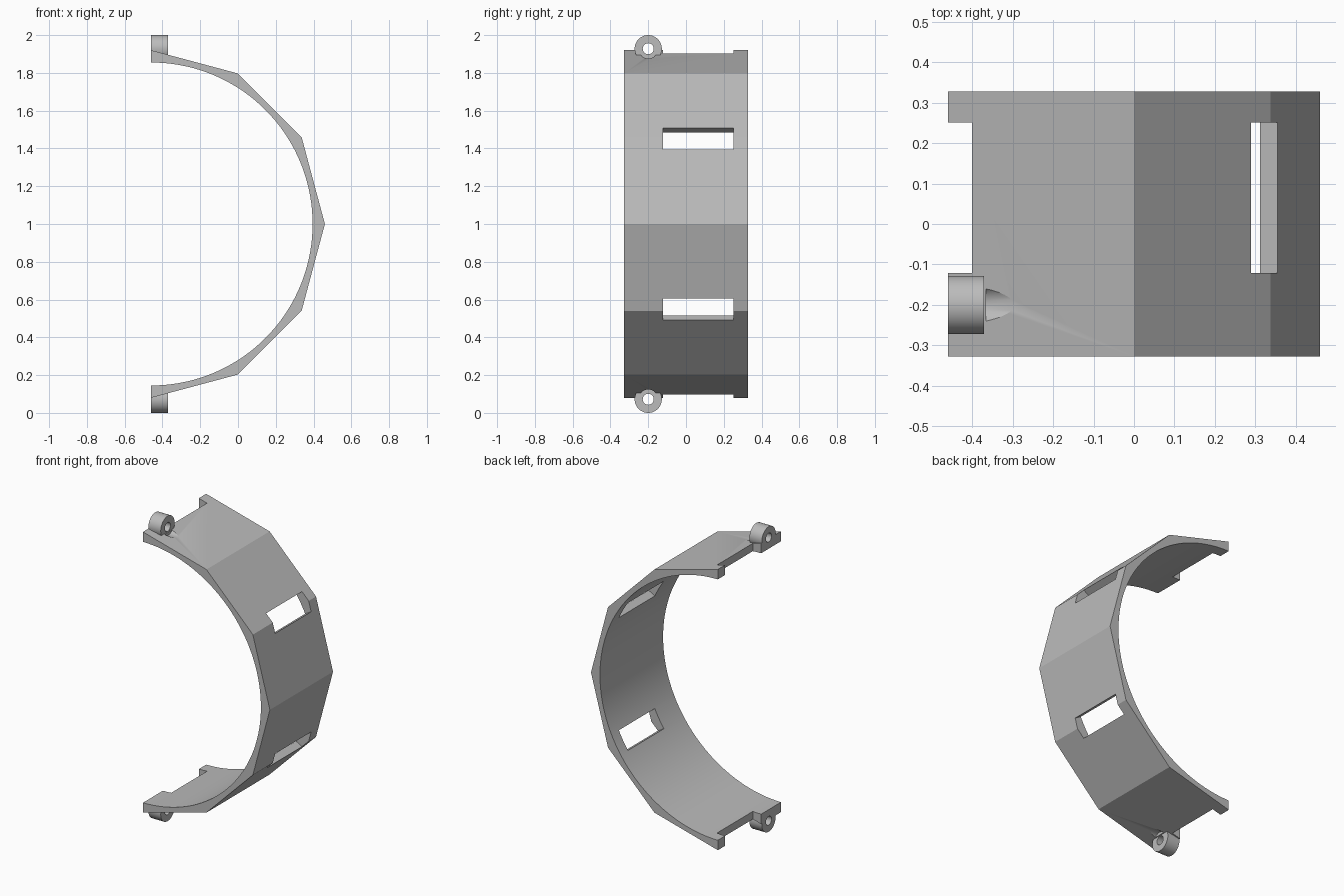
import bpy, bmesh
from math import radians, sin, cos, pi
from mathutils import Matrix, Vector

old = bpy.data.objects.get("Cube")
if old:
    bpy.data.objects.remove(old)

AXIS_X, AXIS_Z = -0.46, 1.0     # centre of the ring
OUTER, INNER, HALF_Y = 0.92, 0.855, 0.327
LUG_Y, LUG_RISE = -0.2, 0.928   # lug axis, height above the ring centre

grey = bpy.data.materials.new("plain grey")
grey.use_nodes = True
colour = (0.5, 0.5, 0.5, 1)
grey.diffuse_color = colour
grey.node_tree.nodes["Principled BSDF"].inputs["Base Color"].default_value = colour


def make_object(name, bm):
    bmesh.ops.recalc_face_normals(bm, faces=bm.faces)
    mesh = bpy.data.meshes.new(name)
    bm.to_mesh(mesh)
    bm.free()
    mesh.materials.append(grey)
    ob = bpy.data.objects.new(name, mesh)
    bpy.context.collection.objects.link(ob)
    return ob


def box(name, centre, size, tilt=0):
    bm = bmesh.new()
    place = Matrix.Translation(centre) @ Matrix.Rotation(tilt, 4, 'Y')
    bmesh.ops.create_cube(bm, size=1, matrix=place @ Matrix.Diagonal((*size, 1)))
    return make_object(name, bm)


def rod(name, x0, x1, y, z, radius):
    bm = bmesh.new()
    place = Matrix.Translation(((x0 + x1) / 2, y, z)) @ Matrix.Rotation(pi / 2, 4, 'Y')
    bmesh.ops.create_cone(bm, cap_ends=True, segments=48, radius1=radius,
                          radius2=radius, depth=x1 - x0, matrix=place)
    return make_object(name, bm)


def combine(target, tool, operation):
    bpy.context.view_layer.objects.active = target
    mod = target.modifiers.new(operation, 'BOOLEAN')
    mod.operation, mod.object, mod.solver = operation, tool, 'EXACT'
    bpy.ops.object.modifier_apply(modifier=mod.name)
    bpy.data.objects.remove(tool)


# Half band: faceted outside, round inside
def arc(radius, steps):
    angles = [pi * i / steps - pi / 2 for i in range(steps + 1)]
    return [Vector((AXIS_X + radius * cos(a), -HALF_Y, AXIS_Z + radius * sin(a)))
            for a in angles]


bm = bmesh.new()
outline = arc(OUTER, 6) + arc(INNER, 72)[::-1]
face = bm.faces.new([bm.verts.new(p) for p in outline])
extruded = bmesh.ops.extrude_face_region(bm, geom=[face])
bmesh.ops.translate(bm, vec=(0, 2 * HALF_Y, 0),
                    verts=[v for v in extruded["geom"] if isinstance(v, bmesh.types.BMVert)])
band = make_object("half_ring_band", bm)

for side in (1, -1):
    lug_z = AXIS_Z + side * LUG_RISE
    # Strap slot through the corner, and notch in the end edge
    angle = radians(30) * side
    slot_at = (AXIS_X + 0.9 * cos(angle), 0.065, AXIS_Z + 0.9 * sin(angle))
    combine(band, box("slot_cutter", slot_at, (0.3, 0.372, 0.132), -angle), 'DIFFERENCE')
    combine(band, box("notch_cutter", (AXIS_X, 0.065, AXIS_Z + side * 0.9),
                      (0.12, 0.372, 0.3)), 'DIFFERENCE')
    # Screw clearance groove, lug and its hole
    combine(band, rod("groove_cutter", -0.365, -0.1, LUG_Y, lug_z, 0.052), 'DIFFERENCE')
    combine(band, rod("screw_lug", AXIS_X, -0.37, LUG_Y, lug_z, 0.072), 'UNION')
    combine(band, rod("hole_cutter", -0.6, -0.1, LUG_Y, lug_z, 0.029), 'DIFFERENCE')

bpy.ops.object.select_all(action='DESELECT')
band.select_set(True)
bpy.context.view_layer.objects.active = band
bpy.ops.object.shade_smooth_by_angle(angle=radians(20))
